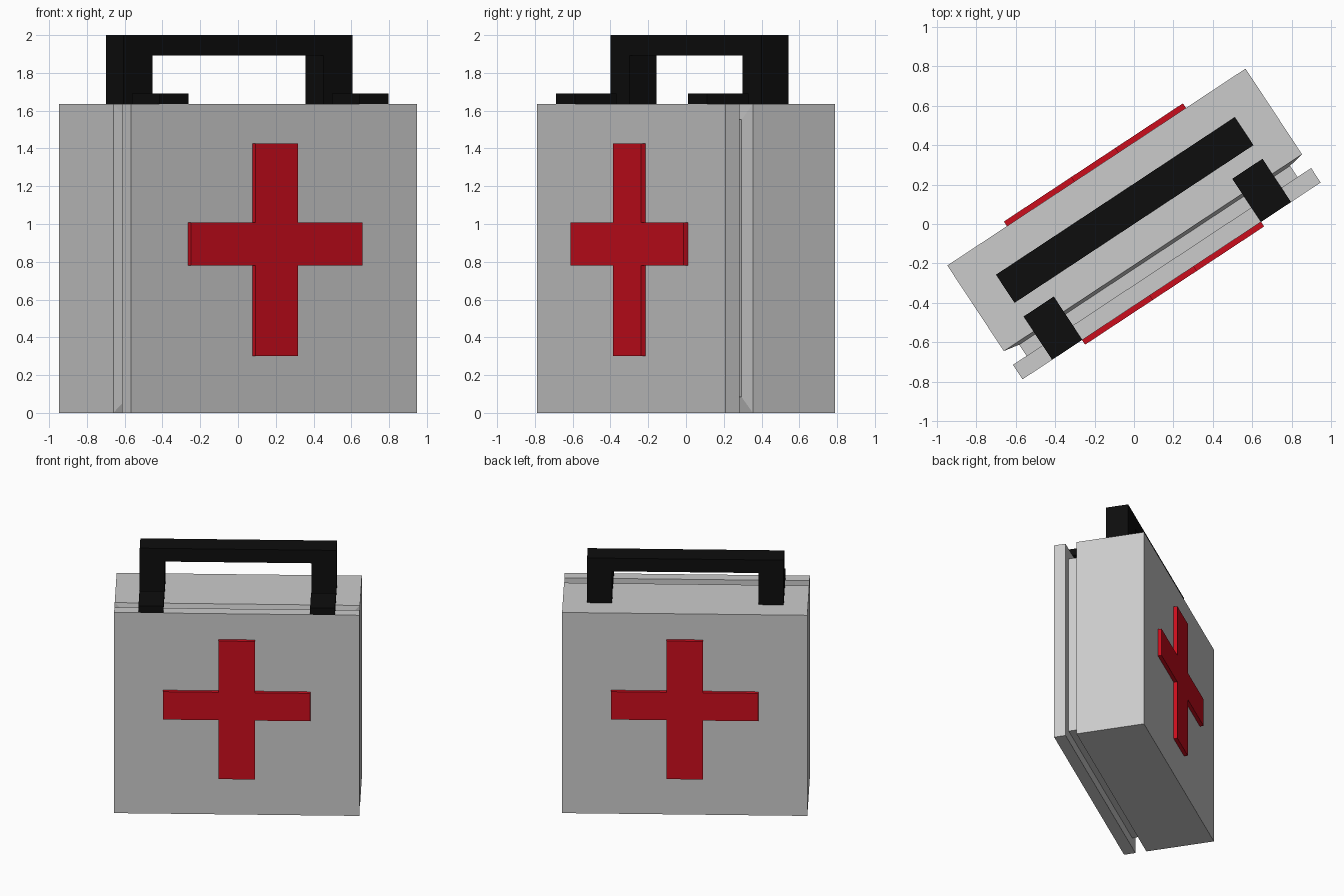
import bpy, bmesh, math

if "Cube" in bpy.data.objects:
    bpy.data.objects.remove(bpy.data.objects["Cube"])

ANGLE = math.radians(33.43)   # whole kit is turned about z
W, D, H = 0.906, 0.346, 1.635  # half width, half depth, height


def material(name, color):
    m = bpy.data.materials.new(name)
    m.diffuse_color = color
    m.use_nodes = True
    m.node_tree.nodes["Principled BSDF"].inputs["Base Color"].default_value = m.diffuse_color
    return m


black = material("black", (0.004, 0.004, 0.004, 1))
red = material("red", (0.6, 0.004, 0.012, 1))


def loft(name, rings, mat=None):
    """Skin closed rings of points, capped at both ends."""
    bm = bmesh.new()
    vr = [[bm.verts.new(p) for p in r] for r in rings]
    n = len(vr[0])
    for a, b in zip(vr, vr[1:]):
        for i in range(n):
            j = (i + 1) % n
            bm.faces.new((a[i], a[j], b[j], b[i]))
    bm.faces.new(vr[0])
    bm.faces.new(vr[-1])
    bmesh.ops.recalc_face_normals(bm, faces=bm.faces)
    me = bpy.data.meshes.new(name)
    bm.to_mesh(me)
    bm.free()
    ob = bpy.data.objects.new(name, me)
    ob.rotation_euler.z = ANGLE
    if mat:
        me.materials.append(mat)
    bpy.context.collection.objects.link(ob)
    return ob


def prism(name, profile, y0, y1, mat):
    """Extrude an (x, z) profile along the depth."""
    return loft(name, [[(x, y, z) for x, z in profile] for y in (y0, y1)], mat)


def rect(y, inset):
    x, z0, z1 = W - inset, inset, H - inset
    return [(-x, y, z0), (x, y, z0), (x, y, z1), (-x, y, z1)]


# Case: deep back shell, recessed seam all round, thin front lid
loft("case", [rect(D, 0), rect(-0.174, 0), rect(-0.19, 0.083),
              rect(-0.258, 0.083), rect(-0.258, 0), rect(-D, 0)])

# Carrying handle
a, b, zb = 0.726, 0.542, 1.893
prism("handle", [(-a, H), (-a, 2), (a, 2), (a, H), (b, H), (b, zb), (-b, zb), (-b, H)],
      0.0, 0.171, black)

# Latches bridging the seam on top
for side, s in (("left", -1), ("right", 1)):
    prism(side + "_latch", [(s * b, H), (s * a, H), (s * a, 1.69), (s * b, 1.69)],
          -D, -0.083, black)

# Raised crosses on front and back
p, q = 0.135, 0.544
z0, z1, z2, z3 = 0.30, 0.78, 1.007, 1.425
cross = [(-p, z0), (p, z0), (p, z1), (q, z1), (q, z2), (p, z2),
         (p, z3), (-p, z3), (-p, z2), (-q, z2), (-q, z1), (-p, z1)]
for side, s in (("front", -1), ("back", 1)):
    prism(side + "_cross", cross, s * (D - 0.005), s * 0.374, red)
